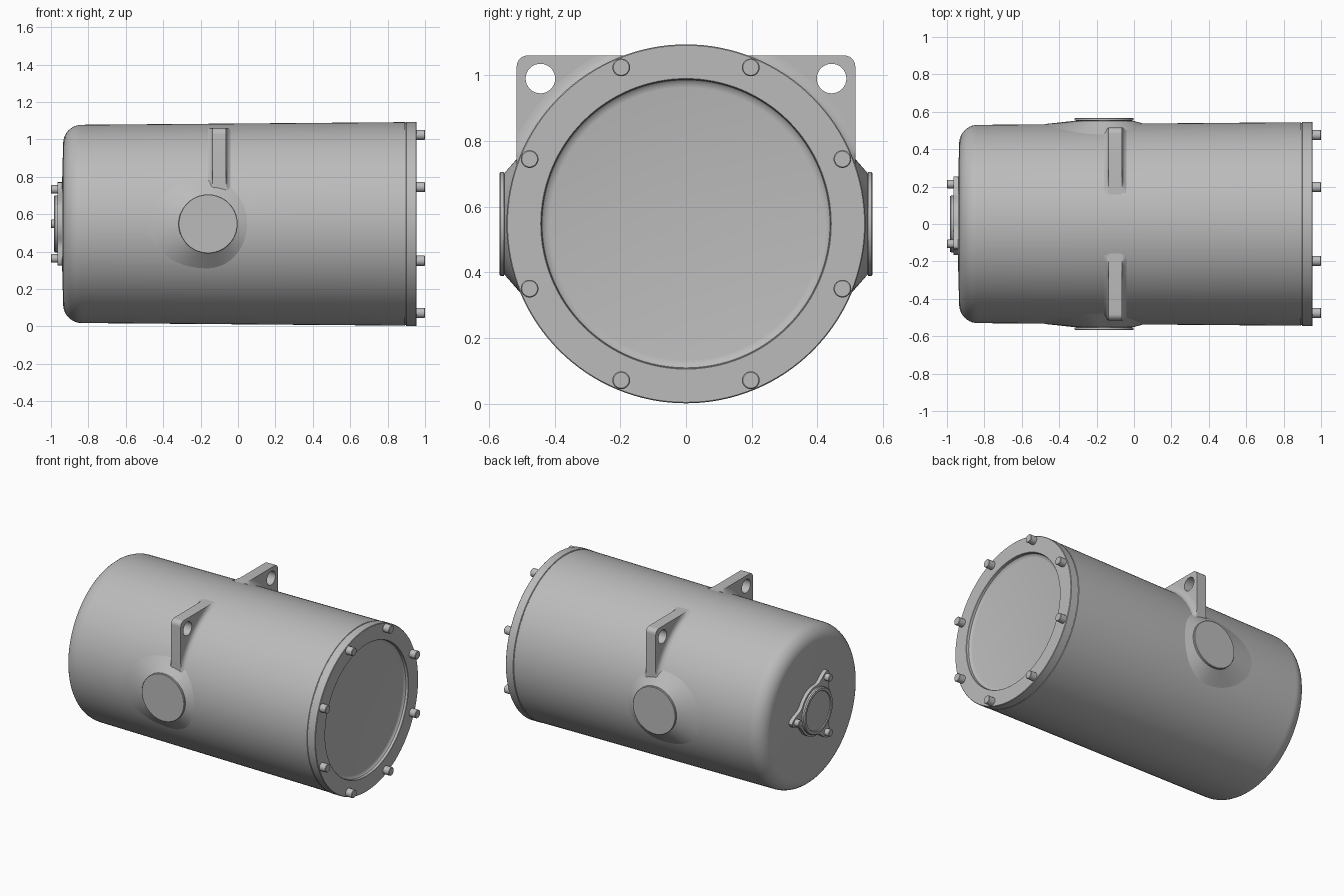
import bpy, bmesh
from math import sin, cos, pi, tau, sqrt, exp, radians
from mathutils import Matrix

if "Cube" in bpy.data.objects:
    bpy.data.objects.remove(bpy.data.objects["Cube"])

AXIS_Z = 0.548      # height of the tank axis
SHELL_R = 0.538     # shell radius near the lugs
LUG_X = -0.1
BOSS_X = -0.16

grey = bpy.data.materials.new("cast_grey")
grey.use_nodes = True
grey.diffuse_color = (0.5, 0.5, 0.5, 1)
grey.node_tree.nodes["Principled BSDF"].inputs["Base Color"].default_value = (0.5, 0.5, 0.5, 1)


def finish(name, mesh, matrix=None, angle=35):
    mesh.transform(matrix or Matrix())
    mesh.transform(Matrix.Translation((0, 0, AXIS_Z)))
    mesh.materials.clear()
    mesh.materials.append(grey)
    mesh.shade_smooth()
    mesh.set_sharp_from_angle(angle=radians(angle))
    obj = bpy.data.objects.new(name, mesh)
    bpy.context.collection.objects.link(obj)
    return obj


def loft(name, rings, closed=True, caps=False, matrix=None):
    """Skin a list of equal-length point rings."""
    bm = bmesh.new()
    rows = [[bm.verts.new(p) for p in ring] for ring in rings]
    n = len(rows[0])
    for a, b in zip(rows, rows[1:]):
        for i in range(n if closed else n - 1):
            j = (i + 1) % n
            bm.faces.new((a[i], a[j], b[j], b[i]))
    if caps:
        bm.faces.new(rows[0])
        bm.faces.new(rows[-1])
    bmesh.ops.recalc_face_normals(bm, faces=bm.faces)
    mesh = bpy.data.meshes.new(name)
    bm.to_mesh(mesh)
    bm.free()
    return finish(name, mesh, matrix)


def lathe(name, profile, segments=128, matrix=None):
    """Revolve (x, radius) points around the x axis, with end caps."""
    rings = [[(x, r * cos(tau * i / segments), r * sin(tau * i / segments))
              for i in range(segments)] for x, r in profile]
    return loft(name, rings, caps=True, matrix=matrix)


def arc(cx, cy, r, start, end, steps):
    return [(cx + r * cos(start + (end - start) * i / steps),
             cy + r * sin(start + (end - start) * i / steps)) for i in range(steps + 1)]


def plate(name, outlines, x, half, mirror=1):
    """Flat plate in the yz plane, extra outlines become holes."""
    curve = bpy.data.curves.new(name, "CURVE")
    curve.dimensions, curve.fill_mode, curve.extrude = "2D", "BOTH", half
    for points in outlines:
        spline = curve.splines.new("POLY")
        spline.points.add(len(points) - 1)
        for p, (u, v) in zip(spline.points, points):
            p.co = (u * mirror, v, 0, 1)
        spline.use_cyclic_u = True
    helper = bpy.data.objects.new(name + "_outline", curve)
    bpy.context.collection.objects.link(helper)
    mesh = bpy.data.meshes.new_from_object(
        helper.evaluated_get(bpy.context.evaluated_depsgraph_get()))
    bpy.data.objects.remove(helper)
    bm = bmesh.new()
    bm.from_mesh(mesh)
    bmesh.ops.remove_doubles(bm, verts=bm.verts, dist=1e-5)
    bmesh.ops.recalc_face_normals(bm, faces=bm.faces)
    bm.to_mesh(mesh)
    bm.free()
    frame = Matrix(((0, 0, 1, x), (1, 0, 0, 0), (0, 1, 0, 0), (0, 0, 0, 1)))
    return finish(name, mesh, frame)


def bolt(name, x0, x1, radius, y, z):
    lip = 0.003 if x1 > x0 else -0.003
    lathe(name, [(x0, radius), (x1 - lip, radius), (x1, radius - 0.003)], 24,
          Matrix.Translation((0, y, z)))


# Tapered shell with a rounded, slightly domed end
lathe("tank_shell", [(-0.945, 0.05)] + arc(-0.835, 0.43, 0.1, pi, pi / 2, 10)
      + [(0.892, 0.544), (0.894, 0.541), (0.9, 0.541)])

# End cover with a shallow round recess
lathe("end_cover", [(0.897, 0.542), (0.9, 0.546), (0.952, 0.546), (0.955, 0.543),
                    (0.955, 0.442), (0.953, 0.44), (0.938, 0.438), (0.93, 0.43),
                    (0.927, 0.415), (0.927, 0.02)])
for k in range(8):
    a = tau * (k + 0.5) / 8
    bolt(f"cover_bolt_{k + 1}", 0.94, 1.0, 0.027, 0.515 * cos(a), 0.515 * sin(a))

# Three-lobed flange with a central cap on the domed end
lobes = [0, tau / 3, -tau / 3]


def flange_outline(scale):
    points = []
    for i in range(120):
        t = tau * i / 120
        bump = sum(exp(-(((t - c + pi) % tau - pi) / 0.23) ** 2) for c in lobes)
        r = (0.165 + 0.09 * bump) * scale
        points.append((r * cos(t), r * sin(t)))
    return points


plate("flange", [flange_outline(1)], -0.953, 0.013)
lathe("flange_cap", [(-0.95, 0.152), (-0.978, 0.152), (-0.985, 0.147), (-0.985, 0.13),
                     (-0.979, 0.127), (-0.979, 0.02)], 64)
for k, a in enumerate(lobes):
    bolt(f"flange_bolt_{k + 1}", -0.95, -1.0, 0.023, 0.213 * cos(a), 0.213 * sin(a))

for side, s in (("left", -1), ("right", 1)):
    # Names follow the model's own sides along y: front is -y
    side = "front" if s < 0 else "back"

    # Round boss: flared base flowing out of the shell, then a flat disc
    base, top = [], []
    for i in range(96):
        t = tau * i / 96
        dx, dz = cos(t), sin(t)
        z = 0.24 * dz
        base.append((BOSS_X + dx * (0.22 if dx > 0 else 0.32),
                     s * (sqrt(SHELL_R ** 2 - z * z) - 0.004), z))
        top.append((BOSS_X + 0.155 * dx, s * 0.552, 0.155 * dz))
    loft(f"{side}_boss_base", [base, top])
    turn = Matrix.Translation((BOSS_X, 0, 0)) @ Matrix.Rotation(s * pi / 2, 4, "Z")
    lathe(f"{side}_boss_disc", [(0.5, 0.15), (0.552, 0.15), (0.554, 0.158), (0.564, 0.158),
                                (0.567, 0.155)], 96, turn)

    # Lifting lug with a rounded corner and an eye
    outline = [(0.4, 0.12), (0.515, 0.12)] + arc(0.482, 0.479, 0.033, 0, pi / 2, 8) \
        + [(0.15, 0.512), (0.15, 0.3)]
    eye = arc(0.443, 0.442, 0.045, 0, tau * 31 / 32, 31)
    plate(f"{side}_lug", [outline, eye], LUG_X, 0.036, s)

    # Concave fillet where the lug meets the shell
    section = [(0.062, -0.003), (0.05, 0.003), (0.041, 0.013), (0.037, 0.026), (0.036, 0.04)]
    section = section + [(-w, h) for w, h in reversed(section)]
    rings = []
    for i in range(33):
        a = radians(17 + 55 * i / 32)
        limit = min(0.515 / cos(a), 0.512 / sin(a)) - SHELL_R
        ring = []
        for w, h in section:
            r = SHELL_R + min(h, limit)
            ring.append((LUG_X + w, s * r * cos(a), r * sin(a)))
        rings.append(ring)
    loft(f"{side}_lug_fillet", rings, caps=True)
